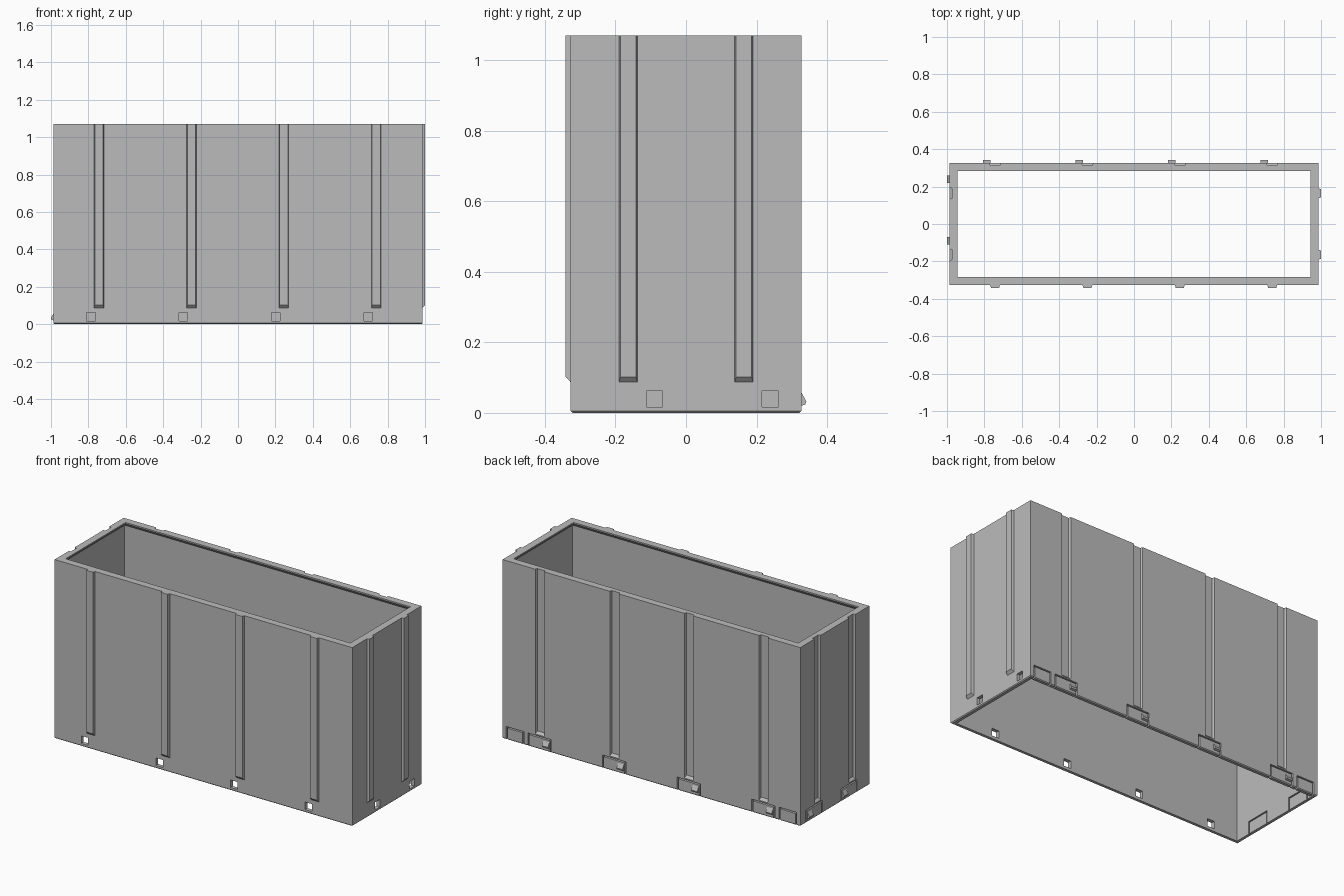
import bpy, bmesh

cube = bpy.data.objects.get("Cube")
if cube:
    bpy.data.objects.remove(cube, do_unlink=True)

LX, LY, H = 0.986, 0.327, 1.07   # half length, half depth, height
WALL, LIP = 0.022, 0.043
PROUD = 0.014                    # how far ribs and clips stand out

grey = bpy.data.materials.new("light_grey")
grey.use_nodes = True
colour = (0.5, 0.5, 0.5, 1)
grey.diffuse_color = colour
grey.node_tree.nodes["Principled BSDF"].inputs["Base Color"].default_value = colour

# Each side maps (along the wall, outward from it, height) to a position
SIDES = {
    "front": lambda u, d, z: (u, -LY - d, z),
    "back": lambda u, d, z: (u, LY + d, z),
    "left": lambda u, d, z: (LX + d, u, z),
    "right": lambda u, d, z: (-LX - d, u, z),
}


def finish(name, bm, collection=None):
    bmesh.ops.recalc_face_normals(bm, faces=bm.faces)
    mesh = bpy.data.meshes.new(name)
    bm.to_mesh(mesh)
    bm.free()
    mesh.materials.append(grey)
    obj = bpy.data.objects.new(name, mesh)
    (collection or bpy.context.scene.collection).objects.link(obj)
    return obj


def solid(name, side, u, profile, collection=None):
    """Solid on a wall from a side profile of (outward, height, half width)."""
    bm = bmesh.new()
    place = SIDES[side]
    a, b = [[bm.verts.new(place(u + s * w, d, z)) for d, z, w in profile] for s in (-1, 1)]
    bm.faces.new(a)
    bm.faces.new(b)
    n = len(profile)
    for i in range(n):
        j = (i + 1) % n
        bm.faces.new((a[i], a[j], b[j], b[i]))
    return finish(name, bm, collection)


cutters = bpy.data.collections.new("cutters")
bpy.context.scene.collection.children.link(cutters)


def cut_box(name, side, u0, u1, z0, z1):
    w = (u1 - u0) / 2
    out, deep = 0.02, -WALL - 0.01
    obj = solid(name, side, (u0 + u1) / 2,
                [(deep, z0, w), (out, z0, w), (out, z1, w), (deep, z1, w)], cutters)
    obj.hide_render = True


def tab_slits(side, u0, u1):
    """Thin slits around a springy tab at the foot of a wall."""
    t, top = 0.008, 0.077
    cut_box("slit_a", side, u0, u0 + t, -0.02, top - t / 2)
    cut_box("slit_b", side, u1 - t, u1, -0.02, top - t / 2)
    cut_box("slit_top", side, u0, u1, top - t, top)


# Open shell: outer wall, bottom bevel and inward lip at the rim
bm = bmesh.new()
section = [(0.005, 0), (0, 0.005), (0, H), (LIP, H),
           (LIP, H - 0.008), (WALL, H - 0.03), (WALL, 0)]
rings = []
for inset, z in section:
    x, y = LX - inset, LY - inset
    rings.append([bm.verts.new((sx * x, sy * y, z))
                  for sx, sy in ((-1, -1), (1, -1), (1, 1), (-1, 1))])
for k, ring in enumerate(rings):
    following = rings[(k + 1) % len(rings)]
    for i in range(4):
        j = (i + 1) % 4
        bm.faces.new((ring[i], ring[j], following[j], following[i]))
shell = finish("box_shell", bm)

# Rib centres, and the offset of the catches from them
long_ribs = [-0.743 + 0.494 * i for i in range(4)]
short_ribs = [-0.164, 0.164]
layout = [("front", "back", long_ribs, -0.043, 1),
          ("left", "right", short_ribs, 0.075, -1)]

for rib_side, groove_side, centres, shift, direction in layout:
    for n, u in enumerate(centres, 1):
        # Raised rib with a sloped foot
        solid(f"{rib_side}_rib_{n}", rib_side, u,
              [(-0.004, 0.087, 0.026), (0, 0.087, 0.026), (PROUD, 0.102, 0.022),
               (PROUD, H, 0.022), (0, H, 0.026), (-0.004, H, 0.026)])
        # Matching groove
        groove = solid("groove", groove_side, u,
                       [(0.002, 0.082, 0.031), (-PROUD, 0.098, 0.026),
                        (-PROUD, H + 0.02, 0.026), (0.002, H + 0.02, 0.031)], cutters)
        groove.hide_render = True
        # Catch hole and snap clip
        c = u + shift
        cut_box("catch_hole", rib_side, c - 0.023, c + 0.023, 0.017, 0.062)
        w = 0.02
        solid(f"{groove_side}_clip_{n}", groove_side, c,
              [(-0.004, 0.02, w), (0, 0.02, w), (PROUD * 0.8, 0.024, w),
               (PROUD, 0.033, w), (0, 0.058, w), (-0.004, 0.058, w)])
        # Springy tab around the clip
        ends = sorted((c - direction * 0.032, c + direction * 0.122))
        tab_slits(groove_side, *ends)

# Plain tabs at the back corners
tab_slits("back", 0.845, 0.962)
tab_slits("back", -0.962, -0.845)

# Cut all openings, keep the result and drop the cutters
cut = shell.modifiers.new("openings", "BOOLEAN")
cut.operation = "DIFFERENCE"
cut.solver = "EXACT"
cut.operand_type = "COLLECTION"
cut.collection = cutters
depsgraph = bpy.context.evaluated_depsgraph_get()
result = bpy.data.meshes.new_from_object(shell.evaluated_get(depsgraph))
shell.modifiers.clear()
shell.data = result
result.materials.clear()
result.materials.append(grey)
for poly in result.polygons:
    poly.material_index = 0
for obj in list(cutters.objects):
    bpy.data.objects.remove(obj, do_unlink=True)
bpy.data.collections.remove(cutters)
